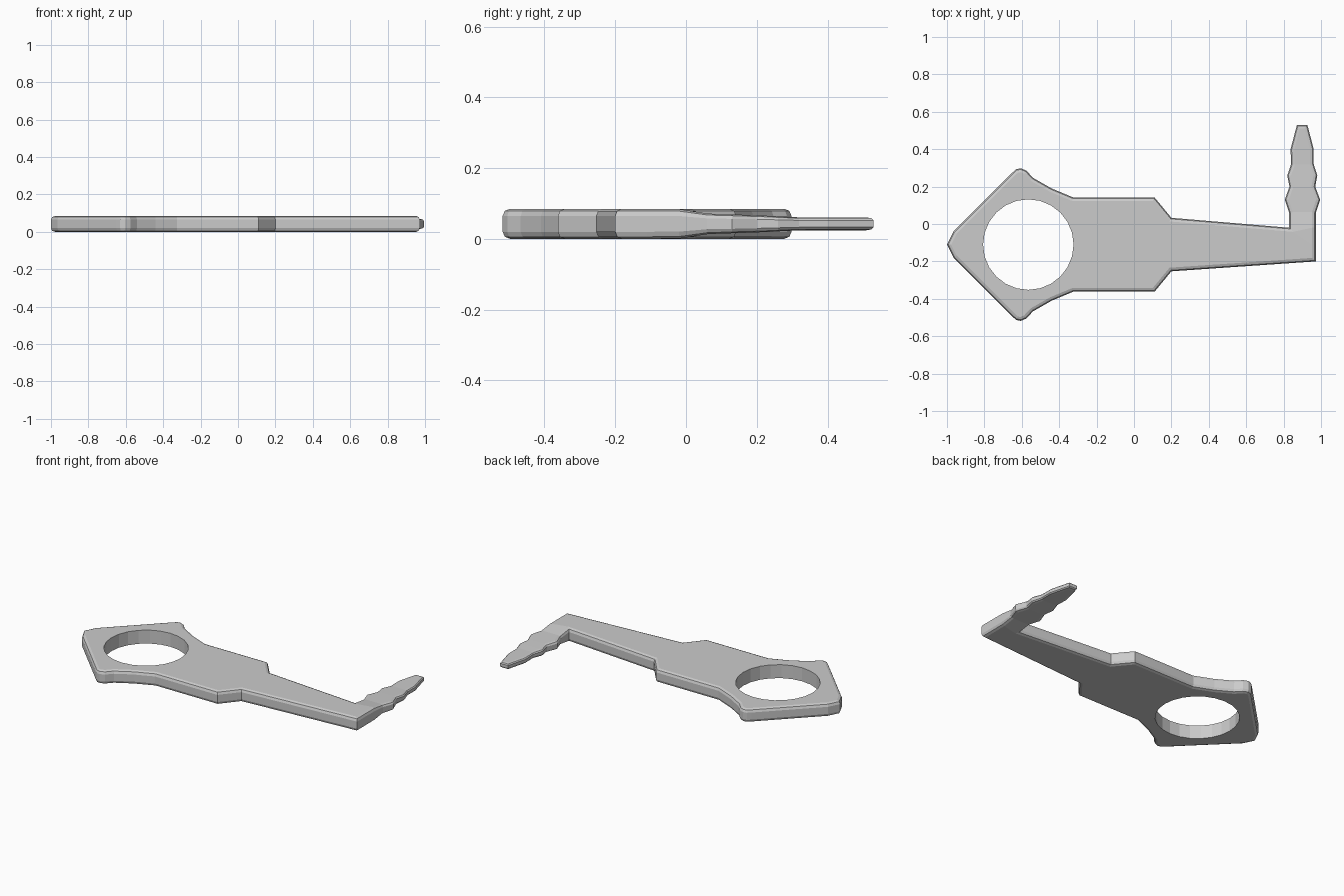
import bpy, bmesh, math

if "Cube" in bpy.data.objects:
    bpy.data.objects.remove(bpy.data.objects["Cube"])

THICK = 0.085
MID_Y = -0.11
HOLE_X, HOLE_R, HOLE_N = -0.565, 0.242, 24

# Half outline of head and shaft: (x, distance from the centre line)
half = [(-1.0, 0), (-0.965, 0.07), (-0.65, 0.385), (-0.63, 0.403), (-0.605, 0.408),
        (-0.575, 0.395), (-0.54, 0.357), (-0.44, 0.30), (-0.325, 0.252),
        (0.11, 0.252), (0.20, 0.143), (0.83, 0.09), (0.972, 0.09), (0.972, 0)]
# Wavy bit: (y, left x, right x)
bit = [(-0.02, 0.83, 0.972), (0.06, 0.83, 0.972), (0.13, 0.806, 0.995),
       (0.20, 0.831, 0.969), (0.26, 0.819, 0.980), (0.32, 0.840, 0.961),
       (0.40, 0.837, 0.961), (0.53, 0.871, 0.927)]
# Thickness of the bit along y: (y, factor)
taper = [(-0.025, 1.0), (0.06, 0.68), (0.20, 0.57), (0.32, 0.43), (1.0, 0.43)]


def thickness(y):
    if y <= taper[0][0]:
        return 1.0
    for (y0, f0), (y1, f1) in zip(taper, taper[1:]):
        if y <= y1:
            return f0 + (f1 - f0) * (y - y0) / (y1 - y0)


bm = bmesh.new()


def face(points):
    bm.faces.new([bm.verts.new((x, y, 0)) for x, y in points])


# Head and shaft halves, each with half of the finger hole
for s in (1, -1):
    arc = [(HOLE_X + HOLE_R * math.cos(math.pi * i / (HOLE_N // 2)),
            HOLE_R * math.sin(math.pi * i / (HOLE_N // 2))) for i in range(HOLE_N // 2 + 1)]
    outline = [p for p in half if s > 0 or p[0] != 0.83]
    face([(x, MID_Y + s * d) for x, d in outline + arc])

# Bit strips
for (y0, l0, r0), (y1, l1, r1) in zip(bit, bit[1:]):
    face([(l0, y0), (r0, y0), (r1, y1), (l1, y1)])
bmesh.ops.remove_doubles(bm, verts=bm.verts[:], dist=0.0005)
bmesh.ops.recalc_face_normals(bm, faces=bm.faces[:])

# Extrude to a plate
ext = bmesh.ops.extrude_face_region(bm, geom=bm.faces[:], use_keep_orig=True)
for v in ext["geom"]:
    if isinstance(v, bmesh.types.BMVert):
        v.co.z = THICK
bmesh.ops.recalc_face_normals(bm, faces=bm.faces[:])
bm.normal_update()


# Rounded outer rims, leaving the hole sharp
def outer_rim(e):
    m = (e.verts[0].co + e.verts[1].co) / 2
    flat = sum(abs(f.normal.z) > 0.5 for f in e.link_faces)
    return flat == 1 and math.hypot(m.x - HOLE_X, m.y - MID_Y) > HOLE_R + 0.005


bmesh.ops.bevel(bm, geom=[e for e in bm.edges if outer_rim(e)], offset=0.02,
                segments=2, profile=0.5, affect='EDGES', clamp_overlap=False)

# Thin the bit towards its tip
for v in bm.verts:
    if v.co.x > 0.78:
        v.co.z = THICK / 2 + (v.co.z - THICK / 2) * thickness(v.co.y)

bmesh.ops.triangulate(bm, faces=[f for f in bm.faces if len(f.verts) > 4])
bmesh.ops.recalc_face_normals(bm, faces=bm.faces[:])
mesh = bpy.data.meshes.new("key")
bm.to_mesh(mesh)
bm.free()
bpy.context.collection.objects.link(bpy.data.objects.new("key", mesh))
